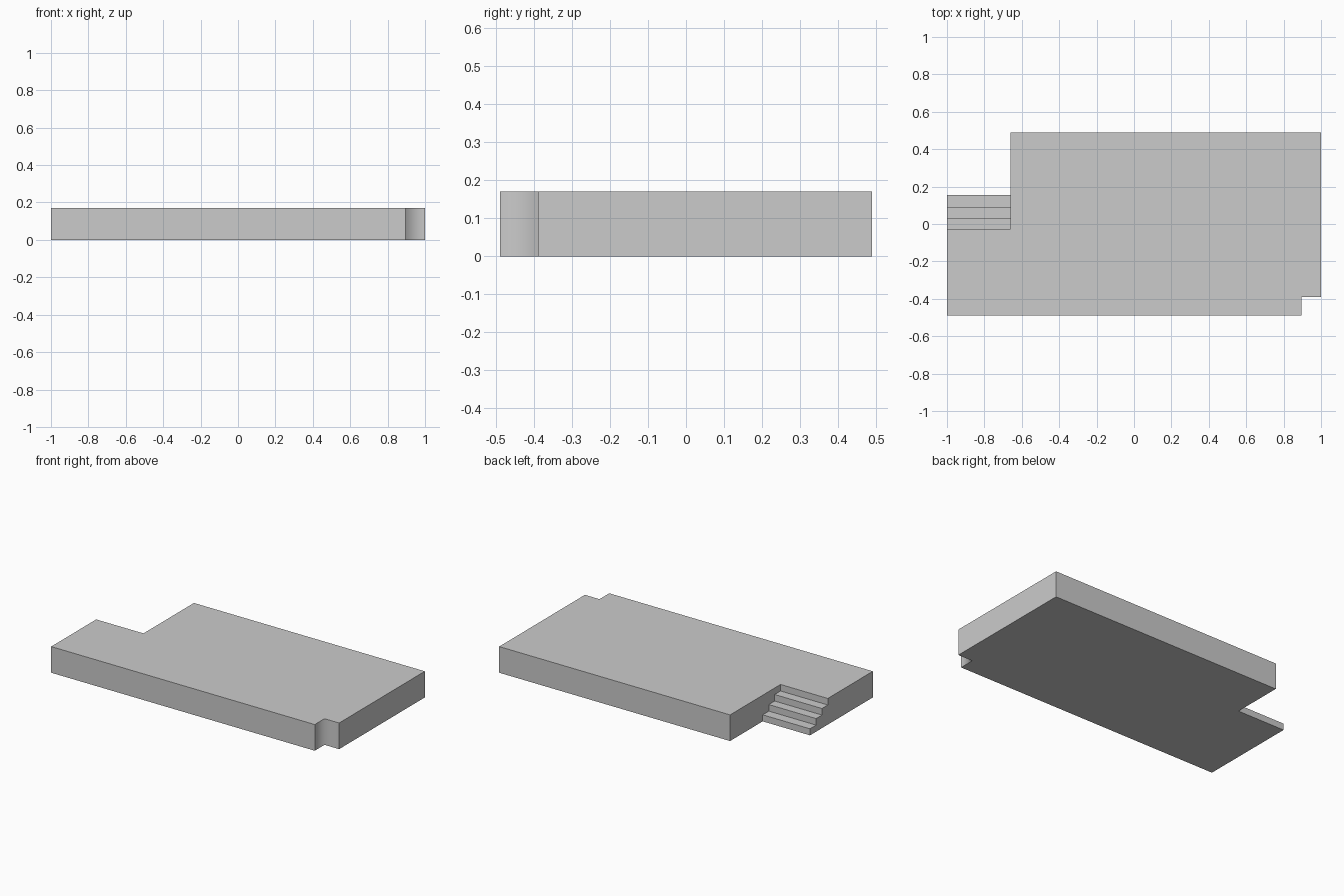
import bpy
import bmesh
from mathutils import Vector

if "Cube" in bpy.data.objects:
    bpy.data.objects.remove(bpy.data.objects["Cube"])

HEIGHT = 0.17
STEP_X0, STEP_X1 = -1.0, -0.66
STEP_Y = [0.155, 0.092, 0.032, -0.028]   # step fronts, lowest to deck edge
CORNER_X, CORNER_Y = 0.895, -0.39


def extrude_profile(name, points, direction):
    """Extrude a closed flat outline into a solid object."""
    bm = bmesh.new()
    face = bm.faces.new([bm.verts.new(p) for p in points])
    result = bmesh.ops.extrude_face_region(bm, geom=[face])
    moved = [g for g in result["geom"] if isinstance(g, bmesh.types.BMVert)]
    bmesh.ops.translate(bm, verts=moved, vec=Vector(direction))
    bmesh.ops.recalc_face_normals(bm, faces=bm.faces)
    mesh = bpy.data.meshes.new(name)
    bm.to_mesh(mesh)
    bm.free()
    obj = bpy.data.objects.new(name, mesh)
    bpy.context.collection.objects.link(obj)
    return obj


# Deck slab with a stair recess and a small notched corner
outline = [(-1, -0.49), (CORNER_X, -0.49), (CORNER_X, CORNER_Y), (1, CORNER_Y),
           (1, 0.49), (STEP_X1, 0.49), (STEP_X1, STEP_Y[-1]), (-1, STEP_Y[-1])]
deck = extrude_profile("deck", [(x, y, 0) for x, y in outline], (0, 0, HEIGHT))

# Softly shaded inner corner of the notch; every other edge stays sharp
mesh = deck.data
for poly in mesh.polygons:
    c = poly.center
    poly.use_smooth = (abs(poly.normal.z) < 0.5 and c.x > 0.88 and c.y < CORNER_Y + 0.01)
for edge in mesh.edges:
    a, b = (mesh.vertices[i].co for i in edge.vertices)
    inner = all(abs(p.x - CORNER_X) < 1e-4 and abs(p.y - CORNER_Y) < 1e-4 for p in (a, b))
    edge.use_edge_sharp = not inner

# Stairs: three treads climbing to the deck edge
rise = HEIGHT / len(STEP_Y)
profile = [(STEP_Y[-1], 0), (STEP_Y[0], 0)]
for i in range(len(STEP_Y) - 1):
    profile += [(STEP_Y[i], rise * (i + 1)), (STEP_Y[i + 1], rise * (i + 1))]
extrude_profile("stairs", [(STEP_X0, y, z) for y, z in profile],
                (STEP_X1 - STEP_X0, 0, 0))
